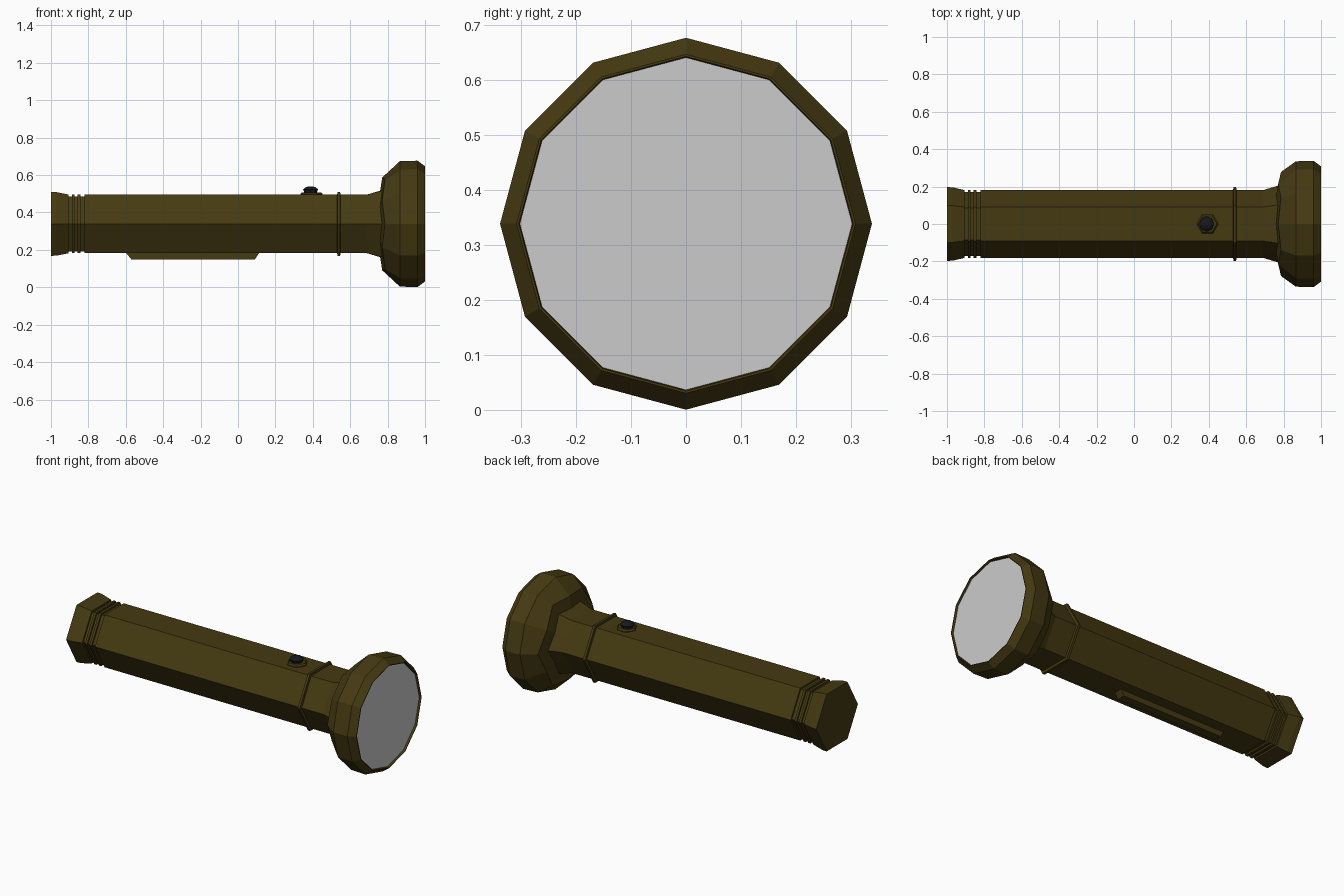
import bpy, bmesh
from math import sin, cos, pi, radians

if "Cube" in bpy.data.objects:
    bpy.data.objects.remove(bpy.data.objects["Cube"])

AXIS_Z = 0.339
H = cos(pi / 6)  # hexagon flat-to-corner ratio


def material(name, rgb):
    m = bpy.data.materials.new(name)
    m.diffuse_color = (*rgb, 1)
    m.use_nodes = True
    m.node_tree.nodes["Principled BSDF"].inputs["Base Color"].default_value = m.diffuse_color
    return m


olive = material("olive", (0.06, 0.042, 0.006))
black = material("black", (0.008, 0.009, 0.012))


def loft(name, rings, mat=None, cap_start=True, cap_end=True):
    """Bridge successive rings of points into one flat-shaded object."""
    bm = bmesh.new()
    loops = [[bm.verts.new(p) for p in ring] for ring in rings]
    for a, b in zip(loops, loops[1:]):
        n = len(a)
        for i in range(n):
            j = (i + 1) % n
            bm.faces.new((a[i], a[j], b[j], b[i]))
    if cap_start:
        bm.faces.new(loops[0][::-1])
    if cap_end:
        bm.faces.new(loops[-1])
    if len(loops) > 1:
        bmesh.ops.recalc_face_normals(bm, faces=bm.faces)
    me = bpy.data.meshes.new(name)
    bm.to_mesh(me)
    bm.free()
    ob = bpy.data.objects.new(name, me)
    bpy.context.collection.objects.link(ob)
    if mat:
        me.materials.append(mat)
    return ob


def ring_x(x, r, sides=6, x_odd=None, r_odd=None):
    """Ring around the torch axis; odd corners may differ from even ones."""
    pts = []
    for i in range(sides):
        a = 2 * pi * i / sides
        odd = i % 2 and r_odd is not None
        rr, xx = (r_odd, x_odd) if odd else (r, x)
        pts.append((xx, rr * cos(a), AXIS_Z + rr * sin(a)))
    return pts


def ring_z(cx, z, r, sides):
    return [(cx + r * cos(2 * pi * i / sides), r * sin(2 * pi * i / sides), z)
            for i in range(sides)]


# Hexagonal barrel with flared tail and grip grooves
R, G = 0.181, 0.170
profile = [(-1.0, 0.197), (-0.97, 0.196), (-0.905, R)]
for a, b in ((-0.905, -0.887), (-0.873, -0.857), (-0.843, -0.82)):
    profile += [(a, R), (a, G), (b, G), (b, R)]
profile = profile[:2] + profile[3:] + [(0.69, R)]
loft("barrel", [ring_x(x, r) for x, r in profile], olive, cap_end=False)

# Thin collar ring
loft("collar", [ring_x(x, r) for x, r in
                ((0.53, R), (0.532, 0.197), (0.546, 0.197), (0.548, R))], olive)

# Head: hexagonal neck blending into a twelve-sided bell
head = [ring_x(0.69, R, 12, 0.69, R * H),
        ring_x(0.77, 0.205, 12, 0.76, 0.205 * H),
        ring_x(0.786, 0.278, 12, 0.771, 0.248)]
head += [ring_x(x, r, 12) for x, r in
         ((0.865, 0.335), (0.96, 0.338), (1.0, 0.308), (1.0, 0.304), (0.988, 0.302))]
loft("head", head, olive, cap_start=False, cap_end=False)

# Lens disc
loft("lens", [ring_x(0.988, 0.303, 12)], cap_start=False)

# Switch base and button
top = AXIS_Z + R * H
loft("switch_base", [ring_z(0.393, z, r, 6) for z, r in
                     ((top - 0.01, 0.058), (top + 0.004, 0.058), (top + 0.012, 0.05))], olive)
loft("switch_button", [ring_z(0.388, z, r, 8) for z, r in
                       ((top, 0.032), (0.514, 0.036), (0.524, 0.04),
                        (0.535, 0.025), (0.54, 0.008))], black)

# Grip fin under the barrel
w = 0.025
fin = [(-0.62, 0.21), (-0.57, 0.149), (0.09, 0.149), (0.13, 0.21)]
loft("grip_fin", [[(x, y, z) for x, z in fin] for y in (-w, w)], olive)
